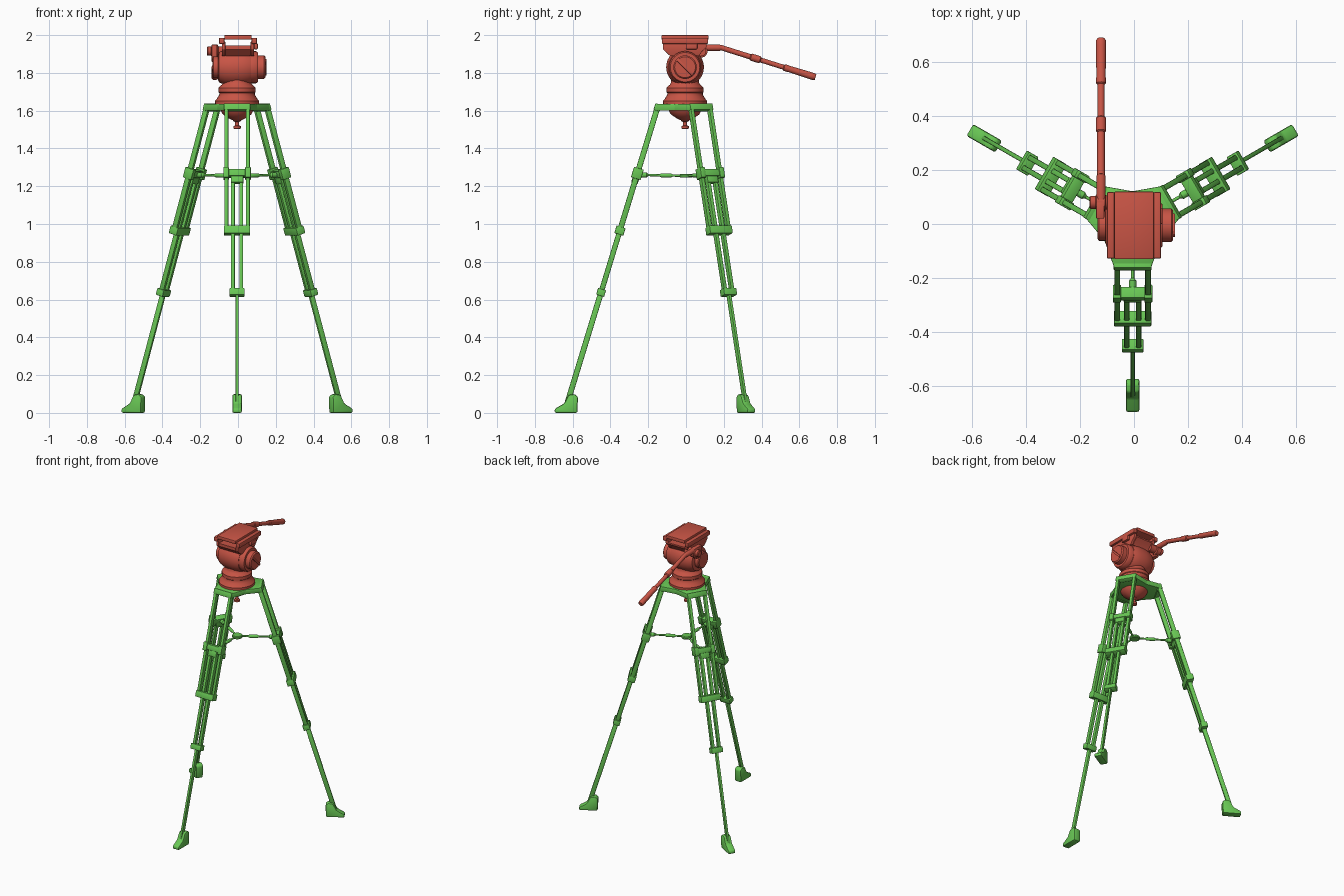
import bpy, bmesh, math
from mathutils import Matrix, Vector

if "Cube" in bpy.data.objects:
    bpy.data.objects.remove(bpy.data.objects["Cube"])


def material(name, rgb):
    m = bpy.data.materials.new(name)
    m.use_nodes = True
    m.diffuse_color = (*rgb, 1)
    m.node_tree.nodes["Principled BSDF"].inputs["Base Color"].default_value = (*rgb, 1)
    return m


RED = material("red", (0.58, 0.09, 0.06))
GREEN = material("green", (0.14, 0.57, 0.09))
CX = -0.005  # axis of the stand


def finish(name, bm, mat, matrix=Matrix(), bevel=0):
    bmesh.ops.recalc_face_normals(bm, faces=bm.faces[:])
    if bevel:
        bmesh.ops.bevel(bm, geom=bm.edges[:], offset=bevel, segments=2,
                        profile=0.5, affect='EDGES')
    me = bpy.data.meshes.new(name)
    bm.to_mesh(me)
    bm.free()
    me.materials.append(mat)
    me.shade_smooth()
    me.set_sharp_from_angle(angle=math.radians(35))
    ob = bpy.data.objects.new(name, me)
    ob.matrix_world = matrix
    bpy.context.collection.objects.link(ob)
    return ob


def box(name, center, size, mat, matrix=Matrix(), bevel=0.004):
    bm = bmesh.new()
    bmesh.ops.create_cube(bm, size=1)
    bmesh.ops.scale(bm, vec=size, verts=bm.verts)
    bmesh.ops.translate(bm, vec=center, verts=bm.verts)
    return finish(name, bm, mat, matrix, bevel)


def lathe(name, profile, mat, matrix=Matrix(), steps=32):
    """Revolve (radius, height) points around local z and cap the ends."""
    bm = bmesh.new()
    rings = []
    for r, z in profile:
        rings.append([bm.verts.new((r * math.cos(math.tau * i / steps),
                                    r * math.sin(math.tau * i / steps), z))
                      for i in range(steps)])
    for a, b in zip(rings, rings[1:]):
        for i in range(steps):
            j = (i + 1) % steps
            bm.faces.new((a[i], a[j], b[j], b[i]))
    bm.faces.new(rings[0])
    bm.faces.new(rings[-1])
    return finish(name, bm, mat, matrix)


def prism(name, outline, depth, mat, matrix=Matrix(), bevel=0):
    """Extrude an outline in local xy from z = -depth/2 to depth/2."""
    bm = bmesh.new()
    face = bm.faces.new([bm.verts.new((x, y, -depth / 2)) for x, y in outline])
    top = bmesh.ops.extrude_face_region(bm, geom=[face])["geom"]
    bmesh.ops.translate(bm, vec=(0, 0, depth),
                        verts=[v for v in top if isinstance(v, bmesh.types.BMVert)])
    return finish(name, bm, mat, matrix, bevel)


def axis_matrix(origin, direction):
    q = Vector((0, 0, 1)).rotation_difference(Vector(direction).normalized())
    return Matrix.Translation(origin) @ q.to_matrix().to_4x4()


# Maps an outline in (y, z) to the world, extruded along x
SIDE = Matrix(((0, 0, 1, 0), (1, 0, 0, 0), (0, 1, 0, 0), (0, 0, 0, 1)))

# Legs: local z runs up the tilted leg, local x is across it
TOP_Z, TOP_R, SLOPE = 1.62, 0.15, 0.305
TILT = math.atan(SLOPE)


def down(z):
    return (z - TOP_Z) / math.cos(TILT)


def leg_bar(name, x, z0, z1, w, d, matrix):
    a, b = down(z0), down(z1)
    box(name, (x, 0, (a + b) / 2), (w, d, b - a), GREEN, matrix)


for n, side in enumerate(("front", "left", "right")):
    turn = Matrix.Translation((CX, 0, 0)) @ Matrix.Rotation(n * math.tau / 3, 4, 'Z')
    leg = turn @ Matrix.Translation((0, -TOP_R, TOP_Z)) @ Matrix.Rotation(-TILT, 4, 'X')
    for s in (-1, 1):
        leg_bar(side + "_upper_tube", s * 0.057, 0.95, 1.63, 0.021, 0.03, leg)
        leg_bar(side + "_middle_tube", s * 0.022, 0.63, 1.25, 0.02, 0.028, leg)
        leg_bar(side + "_upper_clamp_ear", s * 0.058, 1.24, 1.295, 0.03, 0.054, leg)
    leg_bar(side + "_hinge_bar", 0, 1.6, 1.635, 0.14, 0.034, leg)
    leg_bar(side + "_upper_clamp", 0, 1.25, 1.285, 0.12, 0.044, leg)
    leg_bar(side + "_middle_cap", 0, 1.215, 1.255, 0.066, 0.036, leg)
    leg_bar(side + "_middle_clamp", 0, 0.945, 0.985, 0.138, 0.05, leg)
    leg_bar(side + "_lower_clamp", 0, 0.62, 0.655, 0.08, 0.044, leg)
    leg_bar(side + "_lower_rod", 0, 0.05, 0.64, 0.016, 0.03, leg)
    # Rubber foot with a sloping toe
    foot = [(-0.695, 0), (-0.575, 0), (-0.572, 0.085), (-0.59, 0.1),
            (-0.622, 0.095), (-0.645, 0.05), (-0.695, 0.022)]
    prism(side + "_foot", foot, 0.05, GREEN, turn @ SIDE, 0.008)
    # Spreader arm with a thicker sleeve
    arm = turn @ axis_matrix((0, 0, 1.255), (0, -1, 0.02))
    lathe(side + "_spreader_arm", [(0.006, 0), (0.006, 0.07), (0.011, 0.08),
          (0.011, 0.13), (0.006, 0.14), (0.006, 0.2), (0.014, 0.21),
          (0.014, 0.24)], GREEN, arm, 12)

lathe("spreader_hub", [(0.03, 1.245), (0.034, 1.25), (0.034, 1.26), (0.03, 1.265)],
      GREEN, Matrix.Translation((CX, 0, 0)), 16)

# Crown plate with three arms
crown = []
for n in range(3):
    rot = Matrix.Rotation(n * math.tau / 3, 3, 'Z')
    for p in ((-0.068, -0.162, 0), (0.068, -0.162, 0), (0.105, -0.06, 0)):
        crown.append((rot @ Vector(p)).xy)
prism("crown_plate", crown, 0.034, GREEN, Matrix.Translation((CX, 0, 1.618)), 0.003)

# Levelling bowl, its knob and the turned head base
AXIS = Matrix.Translation((CX, -0.005, 0))
lathe("levelling_bowl", [(0.02, 1.548), (0.045, 1.56), (0.075, 1.58), (0.092, 1.61),
      (0.095, 1.64)], RED, AXIS)
lathe("bowl_knob", [(0.012, 1.502), (0.02, 1.506), (0.02, 1.518), (0.01, 1.522),
      (0.01, 1.54), (0.022, 1.546), (0.022, 1.56)], RED, AXIS, 16)
lathe("head_base", [(0.116, 1.632), (0.117, 1.652), (0.108, 1.662), (0.1, 1.675),
      (0.094, 1.685), (0.094, 1.694), (0.098, 1.698), (0.098, 1.72), (0.092, 1.728),
      (0.08, 1.738), (0.074, 1.75), (0.072, 1.785)], RED, AXIS)

# Barrel body lying along x, with caps on both sides
BARREL = Matrix.Translation((0, -0.005, 1.83)) @ Matrix.Rotation(math.pi / 2, 4, 'Y')
lathe("head_body", [(0.068, -0.105), (0.08, -0.1), (0.093, -0.07), (0.1, -0.03),
      (0.1, 0.02), (0.095, 0.05), (0.088, 0.068)], RED, BARREL)
lathe("left_collar", [(0.085, 0.066), (0.085, 0.095), (0.078, 0.106)], RED, BARREL)
lathe("left_dial", [(0.062, 0.1), (0.062, 0.138), (0.055, 0.145)], RED, BARREL)
lathe("right_dial", [(0.05, -0.135), (0.057, -0.13), (0.057, -0.1)], RED, BARREL)
box("dial_grip", (0, 0, 0.146), (0.014, 0.11, 0.012), RED,
    BARREL @ Matrix.Rotation(math.radians(-45), 4, 'Z'), 0.002)

# Tilting platform: tapered block, side cheeks, rails and camera plate
wedge = [(-0.122, 1.965), (-0.122, 1.925), (-0.085, 1.89), (0.07, 1.89),
         (0.082, 1.91), (0.108, 1.935), (0.108, 1.965)]
prism("platform_block", [(y, min(z, 1.945)) for y, z in wedge if z < 1.95]
      + [(0.108, 1.945), (-0.122, 1.945)], 0.13, RED, SIDE)
for s in (-1, 1):
    prism("platform_cheek", wedge, 0.018, RED,
          Matrix.Translation((s * 0.076, 0, 0)) @ SIDE, 0.002)
    box("platform_rail", (s * 0.086, -0.005, 1.97), (0.028, 0.245, 0.032), RED)
box("camera_plate", (0, -0.005, 1.988), (0.145, 0.25, 0.024), RED)
box("plate_lock", (0.095, 0.03, 1.94), (0.02, 0.06, 0.03), RED)

# Handle mount and pan handle
HX = -0.122
mount = Matrix.Translation((0, 0.08, 1.915)) @ Matrix.Rotation(math.pi / 2, 4, 'Y')
lathe("handle_mount", [(0.02, -0.165), (0.024, -0.16), (0.024, -0.142), (0.034, -0.138),
      (0.034, -0.108), (0.026, -0.104), (0.026, -0.06)], RED, mount, 24)
box("mount_bracket", (-0.125, 0.05, 1.91), (0.03, 0.06, 0.08), RED)
lathe("handle_elbow", [(0.017, 0), (0.017, 0.085), (0.012, 0.105)], RED,
      axis_matrix((HX, 0.09, 1.933), (0, 1, 0)), 16)
lathe("pan_handle", [(0.014, 0), (0.014, 0.165), (0.019, 0.17), (0.019, 0.22),
      (0.013, 0.225), (0.013, 0.35), (0.018, 0.355), (0.018, 0.375), (0.017, 0.38),
      (0.019, 0.5), (0.019, 0.52), (0.014, 0.528)], RED,
      axis_matrix((HX, 0.182, 1.935), (0, 0.5, -0.157)), 16)
